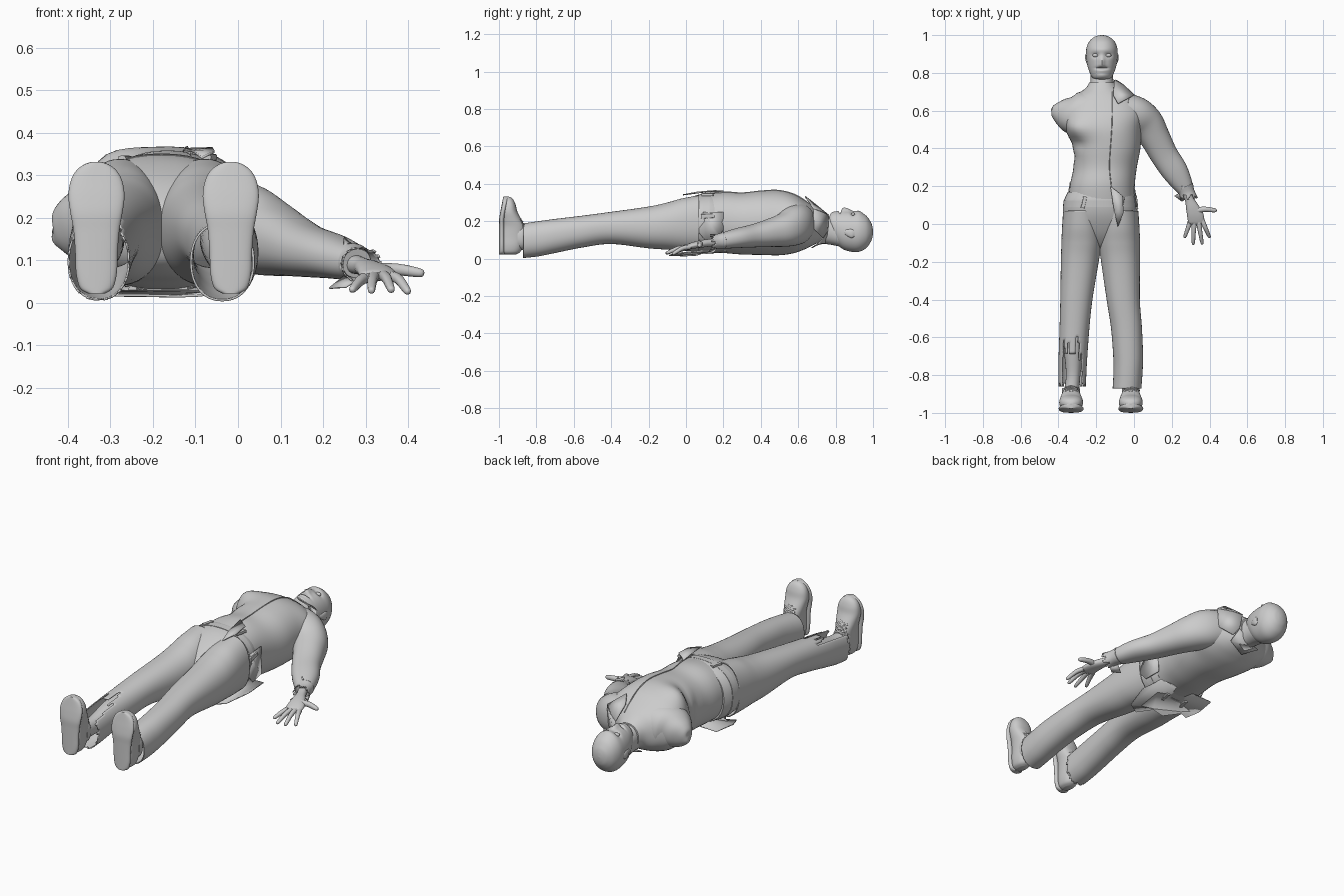
import bpy, math
from mathutils import Vector as V


def finish(name, verts, faces, thick=0, angle=50):
    me = bpy.data.meshes.new(name)
    me.from_pydata([tuple(v) for v in verts], [], faces)
    ob = bpy.data.objects.new(name, me)
    bpy.context.collection.objects.link(ob)
    bpy.ops.object.select_all(action='DESELECT')
    bpy.context.view_layer.objects.active = ob
    ob.select_set(True)
    bpy.ops.object.shade_smooth_by_angle(angle=math.radians(angle))
    if thick:
        ob.modifiers.new("thickness", 'SOLIDIFY').thickness = thick
    return ob


def spline(rows, sub):
    out = []
    for i in range(len(rows) - 1):
        p0, p1, p2, p3 = (rows[min(max(i + k, 0), len(rows) - 1)] for k in (-1, 0, 1, 2))
        for s in range(sub):
            t = s / sub
            out.append([0.5 * (2 * b + (c - a) * t + (2 * a - 5 * b + 4 * c - d) * t * t
                               + (3 * b - a - 3 * c + d) * t ** 3)
                        for a, b, c, d in zip(p0, p1, p2, p3)])
    return out + [list(rows[-1])]


def loft(name, rows, axis=None, n=32, p=2.2, sub=5, cap=True, keep=None, bumps=(), thick=0):
    """Smooth skin over rings (x, y, z, half width, half height)."""
    rows = spline(rows, sub)
    verts, faces = [], []
    for i, r in enumerate(rows):
        c = V(r[:3])
        if axis == 'y':
            u, v = V((1, 0, 0)), V((0, 0, 1))
        elif axis == 'z':
            u, v = V((-1, 0, 0)), V((0, 1, 0))
        else:
            t = V(rows[min(i + 1, len(rows) - 1)][:3]) - V(rows[max(i - 1, 0)][:3])
            u = t.cross(V((0, 0, 1))).normalized()
            v = u.cross(t).normalized()
        for k in range(n):
            a = 2 * math.pi * k / n
            ca, sa = math.cos(a), math.sin(a)
            q = c + u * math.copysign(abs(ca) ** (2 / p), ca) * r[3] \
                + v * math.copysign(abs(sa) ** (2 / p), sa) * r[4]
            # soft local bulges and hollows
            q += sum((V(d) * math.exp(-sum(((q[j] - o[j]) / s[j]) ** 2 for j in range(3)))
                      for o, s, d in bumps), V())
            verts.append(q)
    for i in range(len(rows) - 1):
        for k in range(n):
            f = [i * n + k, i * n + (k + 1) % n, (i + 1) * n + (k + 1) % n, (i + 1) * n + k]
            if keep is None or keep(sum((verts[j] for j in f), V()) / 4, k):
                faces.append(f)
    if cap:
        faces += [list(range(n))[::-1], list(range((len(rows) - 1) * n, len(rows) * n))]
    return finish(name, verts, faces, thick)


def yrows(data):
    """(y, centre x, half width, z low, z high) -> rings"""
    return [(x, y, (a + b) / 2, w, (b - a) / 2) for y, x, w, a, b in data]


def flap(name, pts, thick=0.006):
    return finish(name, pts, [list(range(len(pts)))], thick)


CX = -0.17

# Head with sculpted face
face = [((CX, .858, .26), (.013, .024, .06), (0, -.003, .018)),
        ((CX, .84, .26), (.022, .012, .06), (0, 0, .008)),
        ((CX, .925, .26), (.05, .014, .06), (0, 0, .004)),
        ((CX, .825, .26), (.028, .005, .06), (0, 0, -.016)),
        ((CX, .81, .26), (.03, .007, .06), (0, 0, .005)),
        ((CX, .785, .24), (.03, .016, .05), (0, 0, .006))]
for s in (-1, 1):
    face.append(((CX + s * .034, .893, .25), (.02, .013, .06), (0, 0, -.012)))
loft("head", yrows([(.765, CX, .03, .16, .222), (.775, CX, .05, .13, .238), (.80, CX, .064, .085, .248),
                    (.84, CX, .077, .05, .252), (.89, CX, .083, .036, .254), (.93, CX, .082, .038, .25),
                    (.965, CX, .068, .058, .228), (.988, CX, .044, .09, .195), (.997, CX, .022, .115, .17),
                    (1.0, CX, .004, .14, .145)]),
     'y', n=72, p=2.1, sub=9, bumps=face)
for s, side in ((-1, "right"), (1, "left")):
    loft(side + "_eye", yrows([(.882, CX + s * .034, .002, .233, .237), (.887, CX + s * .034, .013, .228, .244),
                               (.893, CX + s * .034, .016, .228, .246), (.899, CX + s * .034, .013, .228, .244),
                               (.904, CX + s * .034, .002, .233, .237)]), 'y', n=16, sub=3)
    loft(side + "_ear", yrows([(.845, CX + s * .074, .004, .135, .15), (.86, CX + s * .077, .008, .122, .156),
                               (.885, CX + s * .08, .009, .11, .158), (.902, CX + s * .08, .005, .12, .15)]),
         'y', n=16, sub=3)
loft("neck", yrows([(.66, CX, .085, .08, .25), (.72, CX, .066, .08, .235), (.77, CX, .06, .075, .222),
                    (.82, CX, .06, .065, .2)]), 'y')

# Torso, with bare chest muscle on the armless side
loft("torso", yrows([(.08, -.172, .178, .035, .34), (.2, -.168, .172, .03, .358), (.3, -.153, .168, .022, .352),
                     (.4, -.148, .182, .02, .362), (.5, -.16, .2, .018, .366), (.58, -.165, .218, .03, .345),
                     (.64, -.168, .2, .052, .31), (.68, CX, .15, .072, .284), (.715, CX, .09, .09, .258),
                     (.75, CX, .066, .1, .235)]), 'y', n=48,
     bumps=[((-.29, .51, .32), (.07, .05, .1), (-.02, 0, .018)),
            ((-.31, .425, .25), (.06, .03, .15), (.012, 0, -.012)),
            ((-.33, .36, .2), (.04, .03, .15), (.01, 0, 0))])
loft("shoulder_stump", [(-.2, .59, .19, .12, .12), (-.28, .578, .19, .12, .118), (-.33, .578, .186, .103, .108),
                        (-.375, .588, .178, .078, .085), (-.41, .596, .17, .048, .062),
                        (-.43, .6, .165, .026, .035), (-.437, .6, .165, .006, .008)])
loft("front_seam", [(-.115, .70, .26, .002, .004), (-.115, .6, .333, .002, .004), (-.118, .5, .363, .002, .004),
                    (-.125, .4, .36, .002, .004), (-.13, .3, .35, .002, .004), (-.12, .2, .356, .002, .004),
                    (-.11, .1, .348, .002, .004)], n=8)

# Collar and loose cloth
flap("collar_front", [(-.105, .76, .23), (-.06, .735, .245), (.0, .68, .265), (-.085, .635, .33), (-.11, .68, .295)])
flap("collar_side", [(-.105, .76, .23), (-.09, .755, .15), (-.065, .73, .11), (-.01, .68, .16), (.0, .68, .265),
                     (-.06, .735, .245)])
flap("collar_back", [(-.09, .755, .15), (-.17, .75, .085), (-.24, .725, .09), (-.17, .67, .06), (-.065, .71, .085)])
flap("shirt_tail_front", [(-.125, .2, .358), (-.06, .15, .36), (-.055, .06, .352), (-.085, -.015, .338),
                          (-.105, .07, .353)])
flap("shirt_tail_side", [(.003, .2, .25), (.015, .09, .25), (.02, .10, .2), (.018, .06, .15), (.015, .11, .09),
                         (.003, .2, .1)])
flap("shirt_tail_back", [(-.34, .22, .035), (-.36, .1, .035), (-.33, .03, .022), (-.28, .05, .02), (-.22, -.03, .02),
                         (-.14, -.01, .018), (-.09, -.09, .02), (-.03, -.06, .03), (.01, .08, .045), (0, .22, .045)])

# Trousers
loft("pelvis", yrows([(.17, -.175, .175, .032, .343), (.12, -.18, .192, .03, .35), (.06, -.18, .196, .035, .34),
                      (0, -.18, .192, .05, .316), (-.06, -.18, .15, .065, .282), (-.11, -.18, .08, .095, .24),
                      (-.13, -.18, .04, .13, .21)]), 'y', n=48, p=2.3)
loft("waistband", yrows([(.125, -.18, .193, .029, .351), (.09, -.18, .196, .029, .349)]), 'y', n=48, p=2.3, sub=2)
for i, (x, z) in enumerate(((-.265, .338), (-.065, .342), (-.24, .032), (-.12, .032))):
    loft(f"belt_loop_{i}", [(x + .006, .145, z, .01, .008), (x, .11, z, .01, .008), (x - .008, .085, z, .01, .008)],
         n=8, p=5, sub=2)
loft("left_side_loop", [(.005, .15, .23, .01, .012), (.013, .08, .225, .01, .012)], n=8, p=5, sub=2)

leg = [(.07, -.277, .098, .04, .338), (-.02, -.277, .104, .042, .322), (-.1, -.278, .106, .048, .3),
       (-.2, -.287, .1, .055, .278), (-.4, -.305, .085, .078, .25), (-.55, -.315, .079, .06, .23),
       (-.7, -.323, .076, .03, .212), (-.79, -.326, .074, .012, .2), (-.87, -.328, .073, .003, .188)]
left_mid = [-.355, -.355, -.355, -.358, -.362, -.355, -.354, -.358, -.365]
jag = lambda k, a: a * abs(math.sin(k * 1.7) + .5 * math.sin(k * 2.9))


def torn(c, k):
    # front of the right shin is ripped away
    limit = -.86 + jag(k, .012)
    if c.z > .1 and -.38 < c.x < -.275:
        limit = -.69 + jag(k, .07) - .06 * (k % 4 == 0)
    return c.y > limit


loft("right_trouser_leg", yrows(leg), 'y', n=48, sub=10, cap=False, keep=torn, thick=.005)
loft("left_trouser_leg", yrows([(y, m - x, w + .003, a, b) for (y, x, w, a, b), m in zip(leg, left_mid)]),
     'y', n=48, sub=10, cap=False, keep=lambda c, k: c.y > -.88 + jag(k, .006), thick=.005)

# Shins, shoes and laces
for side, x, sx in (("right", -.333, -.322), ("left", -.017, -.035)):
    loft(side + "_shin", [(sx, -.5, .15, .055, .06), (sx, -.65, .135, .05, .055), (sx, -.8, .115, .038, .045),
                          (x, -.9, .11, .04, .05)])
    shoe = [(.022, -.94, .018, .03), (.035, -.937, .036, .05), (.07, -.932, .045, .062), (.12, -.927, .047, .067),
            (.17, -.925, .051, .064), (.21, -.935, .058, .054), (.25, -.945, .063, .044), (.285, -.946, .058, .036),
            (.31, -.948, .045, .028), (.325, -.95, .026, .018), (.331, -.952, .008, .005)]
    loft(side + "_shoe", [(x, y, z, a, b) for z, y, a, b in shoe], 'z', p=2.3)
    loft(side + "_sole", [(x, -.984 + max(0, z - .22) * .2, z, a + .003, .015) for z, y, a, b in shoe], 'z', p=2.6)
    loft(side + "_shoe_collar", [(x, -.90, .115, .047, .066), (x, -.872, .115, .047, .068), (x, -.868, .115, .04, .06)],
         n=32, sub=3)
    # crossed laces following the instep
    for i, (y, z) in enumerate(((-.859, .166), (-.865, .182), (-.874, .197), (-.884, .212))):
        for s in (-1, 1):
            loft(f"{side}_lace_{i}_{s}", [(x - s * .032, y - .01, z - .008, .004, .005),
                                          (x, y, z, .004, .005),
                                          (x + s * .032, y - .013, z + .008, .004, .005)], n=8, sub=3)

# Left sleeve with ragged cuff
loft("left_sleeve", [(-.06, .61, .195, .085, .10), (.01, .585, .178, .09, .105), (.065, .535, .155, .09, .092),
                     (.112, .455, .138, .08, .076), (.16, .365, .122, .073, .062), (.216, .28, .11, .069, .053),
                     (.258, .21, .098, .053, .044), (.28, .165, .092, .036, .034)], n=40)
loft("cuff", [(.267, .2, .096, .044, .04), (.28, .165, .092, .038, .035), (.292, .125, .088, .044, .04)],
     n=32, sub=7, cap=False, keep=lambda c, k: c.y > .125 + jag(k, .025), thick=.004)
flap("cuff_shred_top", [(.25, .18, .13), (.285, .17, .12), (.297, .19, .112), (.25, .2, .155)], .004)
flap("cuff_shred_low", [(.25, .17, .06), (.285, .14, .055), (.255, .12, .035), (.215, .15, .032)], .004)

# Hand
loft("left_palm", [(.276, .17, .09, .024, .022), (.293, .13, .085, .024, .02), (.308, .09, .08, .034, .02),
                   (.323, .05, .073, .043, .018), (.33, .015, .065, .043, .014), (.331, 0, .062, .035, .009)], n=24)
for name, pts in (("index", [(.36, .02, .062), (.378, -.02, .055), (.398, -.065, .028)]),
                  ("middle", [(.342, .012, .064), (.35, -.04, .056), (.36, -.098, .032)]),
                  ("ring", [(.32, .012, .062), (.316, -.04, .052), (.314, -.1, .03)]),
                  ("little", [(.3, .02, .06), (.286, -.02, .05), (.27, -.065, .032)]),
                  ("thumb", [(.32, .07, .078), (.375, .078, .078), (.428, .072, .07)])):
    a, b, c = map(V, pts)
    w = .014 if name == "thumb" else .0115
    tip = c + (c - b).normalized() * .01
    loft("left_" + name, [(*a, w * 1.2, w * 1.1), (*b, w, w), (*c, w * .75, w * .75),
                          (*tip, w * .2, w * .2)], n=14, sub=4)
